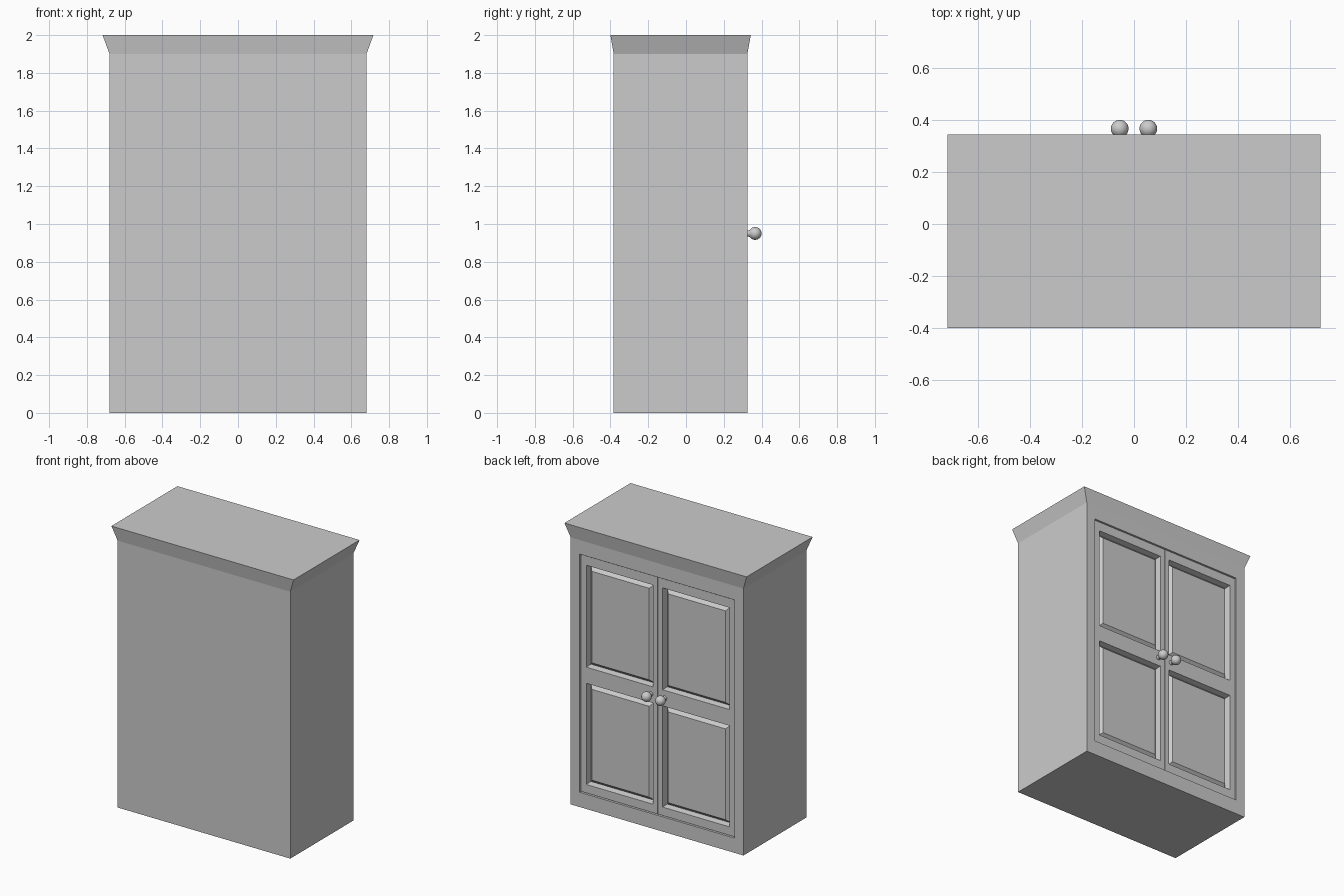
import bpy, bmesh, math
from mathutils import Matrix, Vector

if "Cube" in bpy.data.objects:
    bpy.data.objects.remove(bpy.data.objects["Cube"])

W, BACK, FRONT = 0.68, -0.383, 0.325   # carcass extents, doors on +y
OPEN_X, OPEN_Z0, OPEN_Z1 = 0.61, 0.105, 1.80
DOOR_Y = 0.317                          # door face, slightly recessed


def make_object(name, bm):
    bmesh.ops.recalc_face_normals(bm, faces=bm.faces)
    mesh = bpy.data.meshes.new(name)
    bm.to_mesh(mesh)
    bm.free()
    obj = bpy.data.objects.new(name, mesh)
    bpy.context.collection.objects.link(obj)
    return obj


def rect_loop(bm, hx, y0, y1, z):
    return [bm.verts.new(p) for p in
            ((-hx, y0, z), (hx, y0, z), (hx, y1, z), (-hx, y1, z))]


# Carcass with flared cornice, lofted from three rectangles
bm = bmesh.new()
loops = [rect_loop(bm, W, BACK, FRONT, 0),
         rect_loop(bm, W, BACK, FRONT, 1.9),
         rect_loop(bm, 0.717, -0.4, 0.343, 2.0)]
bm.faces.new(loops[0][::-1])
bm.faces.new(loops[2])
door_side = None
for a, b in zip(loops, loops[1:]):
    for i in range(4):
        j = (i + 1) % 4
        f = bm.faces.new((a[i], a[j], b[j], b[i]))
        if a is loops[0] and i == 2:
            door_side = f
bmesh.ops.recalc_face_normals(bm, faces=bm.faces)

# Door opening sunk into the face
bmesh.ops.inset_individual(bm, faces=[door_side], thickness=0.07)
for v in door_side.verts:
    v.co.x = math.copysign(OPEN_X, v.co.x)
    v.co.z = OPEN_Z0 if v.co.z < 1 else OPEN_Z1
sunk = bmesh.ops.extrude_discrete_faces(bm, faces=[door_side])["faces"][0]
for v in sunk.verts:
    v.co.y -= 0.055
make_object("carcass", bm)


# Doors: grid front with two raised panels each
def make_door(name, side):
    bm = bmesh.new()
    xs = [0.003, 0.038, 0.563, OPEN_X - 0.005]
    zs = [OPEN_Z0 + 0.005, 0.17, 0.89, 1.005, 1.73, OPEN_Z1 - 0.005]
    grid = [[bm.verts.new((side * x, DOOR_Y, z)) for z in zs] for x in xs]
    panels = []
    for i in range(len(xs) - 1):
        for k in range(len(zs) - 1):
            f = bm.faces.new((grid[i][k], grid[i][k + 1],
                              grid[i + 1][k + 1], grid[i + 1][k]))
            f.normal_update()
            if f.normal.y < 0:
                f.normal_flip()
            if i == 1 and k in (1, 3):
                panels.append(f)
    # Door edges
    rim = [e for e in bm.edges if e.is_boundary]
    ext = bmesh.ops.extrude_edge_only(bm, edges=rim)["geom"]
    for v in ext:
        if isinstance(v, bmesh.types.BMVert):
            v.co.y -= 0.05
    # Sloped moulding, then bevelled raised field
    bm.normal_update()
    bmesh.ops.inset_individual(bm, faces=panels, thickness=0.012, depth=-0.04)
    bm.normal_update()
    bmesh.ops.inset_individual(bm, faces=panels, thickness=0.04, depth=0.03)
    make_object(name, bm)


# Knobs: tapered neck running into a ball, lathed about y
def make_knob(name, side):
    bm = bmesh.new()
    r, cy = 0.034, 0.366
    prof = [(0.017, DOOR_Y), (0.015, 0.328)]
    for i in range(13):
        a = math.radians(145 - 145 * i / 12)
        prof.append((r * math.sin(a), cy + r * math.cos(a)))
    verts = [bm.verts.new((q, y, 0)) for q, y in prof]
    edges = [bm.edges.new(p) for p in zip(verts, verts[1:])]
    bmesh.ops.spin(bm, geom=verts + edges, cent=(0, 0, 0), axis=(0, 1, 0),
                   angle=math.tau, steps=24)
    bmesh.ops.remove_doubles(bm, verts=bm.verts, dist=1e-4)
    bmesh.ops.transform(bm, verts=bm.verts,
                        matrix=Matrix.Translation(Vector((side * 0.055, 0, 0.95))))
    obj = make_object(name, bm)
    for p in obj.data.polygons:
        p.use_smooth = True


for label, s in (("left", -1), ("right", 1)):
    make_door(label + "_door", s)
    make_knob(label + "_knob", s)
